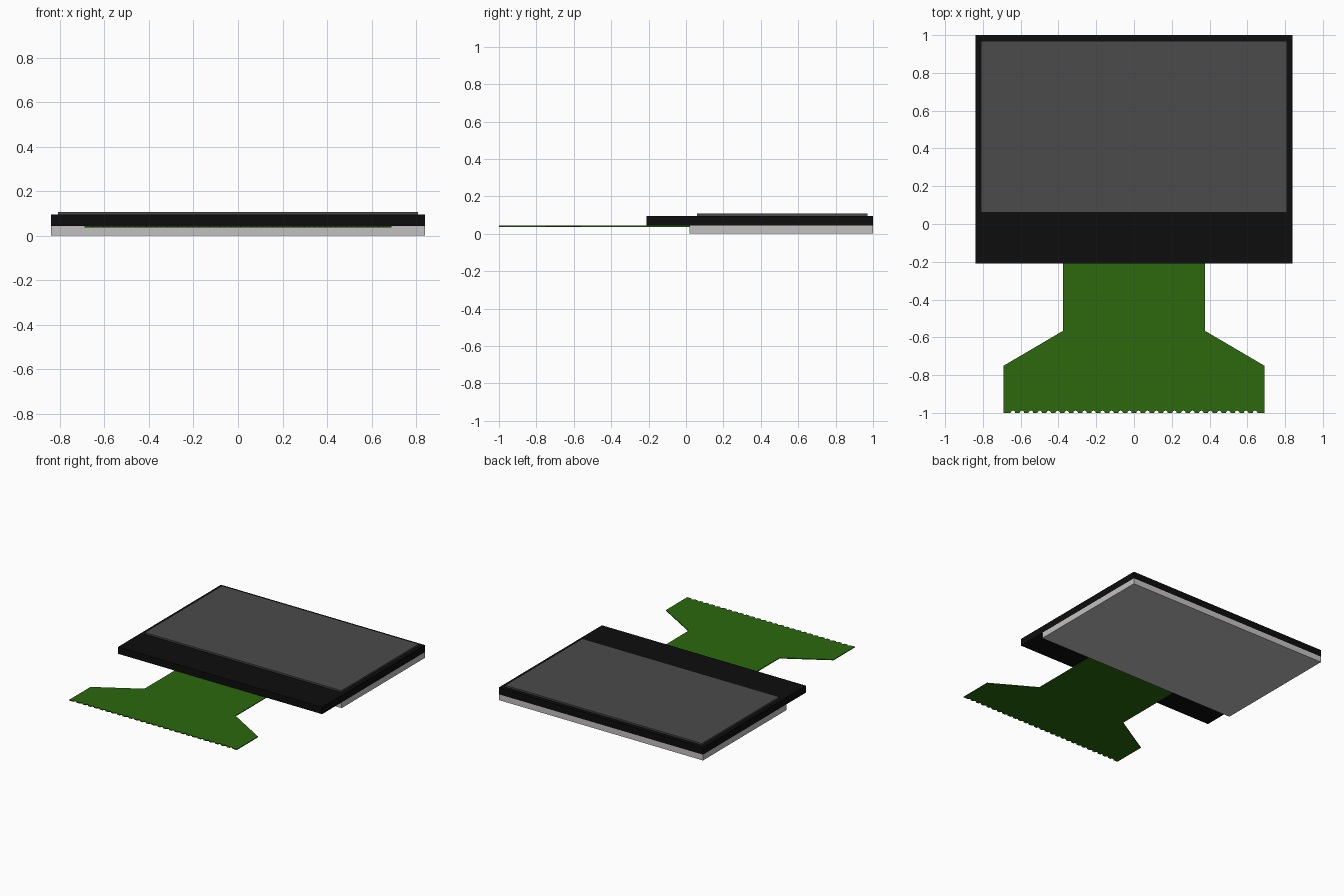
import bpy
import bmesh
import math

cube = bpy.data.objects.get("Cube")
if cube:
    bpy.data.objects.remove(cube, do_unlink=True)


def material(name, rgb):
    mat = bpy.data.materials.new(name)
    mat.use_nodes = True
    color = (*rgb, 1.0)
    mat.diffuse_color = color
    mat.node_tree.nodes["Principled BSDF"].inputs["Base Color"].default_value = color
    return mat


def slab(name, outline, z0, z1, mat):
    """Extrude a flat counter-clockwise outline from z0 up to z1."""
    bm = bmesh.new()
    face = bm.faces.new([bm.verts.new((x, y, z0)) for x, y in outline])
    grown = bmesh.ops.extrude_face_region(bm, geom=[face])["geom"]
    top = [v for v in grown if isinstance(v, bmesh.types.BMVert)]
    bmesh.ops.translate(bm, verts=top, vec=(0, 0, z1 - z0))
    bmesh.ops.recalc_face_normals(bm, faces=bm.faces)
    mesh = bpy.data.meshes.new(name)
    bm.to_mesh(mesh)
    bm.free()
    mesh.materials.append(mat)
    obj = bpy.data.objects.new(name, mesh)
    bpy.context.collection.objects.link(obj)
    return obj


def rect(half_x, y0, y1):
    return [(-half_x, y0), (half_x, y0), (half_x, y1), (-half_x, y1)]


black = material("bezel black", (0.004, 0.004, 0.004))
screen_grey = material("screen grey", (0.07, 0.07, 0.07))
light_grey = material("backlight grey", (0.55, 0.53, 0.53))
green = material("flex green", (0.025, 0.14, 0.004))

# Display stack: backlight, glass and polarizer
slab("backlight", rect(0.84, 0.02, 1.0), 0.0, 0.043, light_grey)
slab("display_glass", rect(0.84, -0.21, 1.0), 0.043, 0.095, black)
slab("screen_panel", rect(0.81, 0.06, 0.97), 0.095, 0.107, screen_grey)

# Flexible cable with a row of half-round notches along its free edge
NOTCHES, PITCH, RADIUS, STEPS = 28, 0.0475, 0.012, 6
outline = [(-0.69, -1.0)]
for i in range(NOTCHES):
    cx = (i - (NOTCHES - 1) / 2) * PITCH
    for s in range(STEPS + 1):
        a = math.pi * (1 - s / STEPS)
        outline.append((cx + RADIUS * math.cos(a), -1.0 + RADIUS * math.sin(a)))
side = [(0.69, -1.0), (0.69, -0.75), (0.375, -0.565), (0.375, 0.02)]
outline += side + [(-x, y) for x, y in reversed(side[1:])]
slab("flex_cable", outline, 0.037, 0.043, green)
